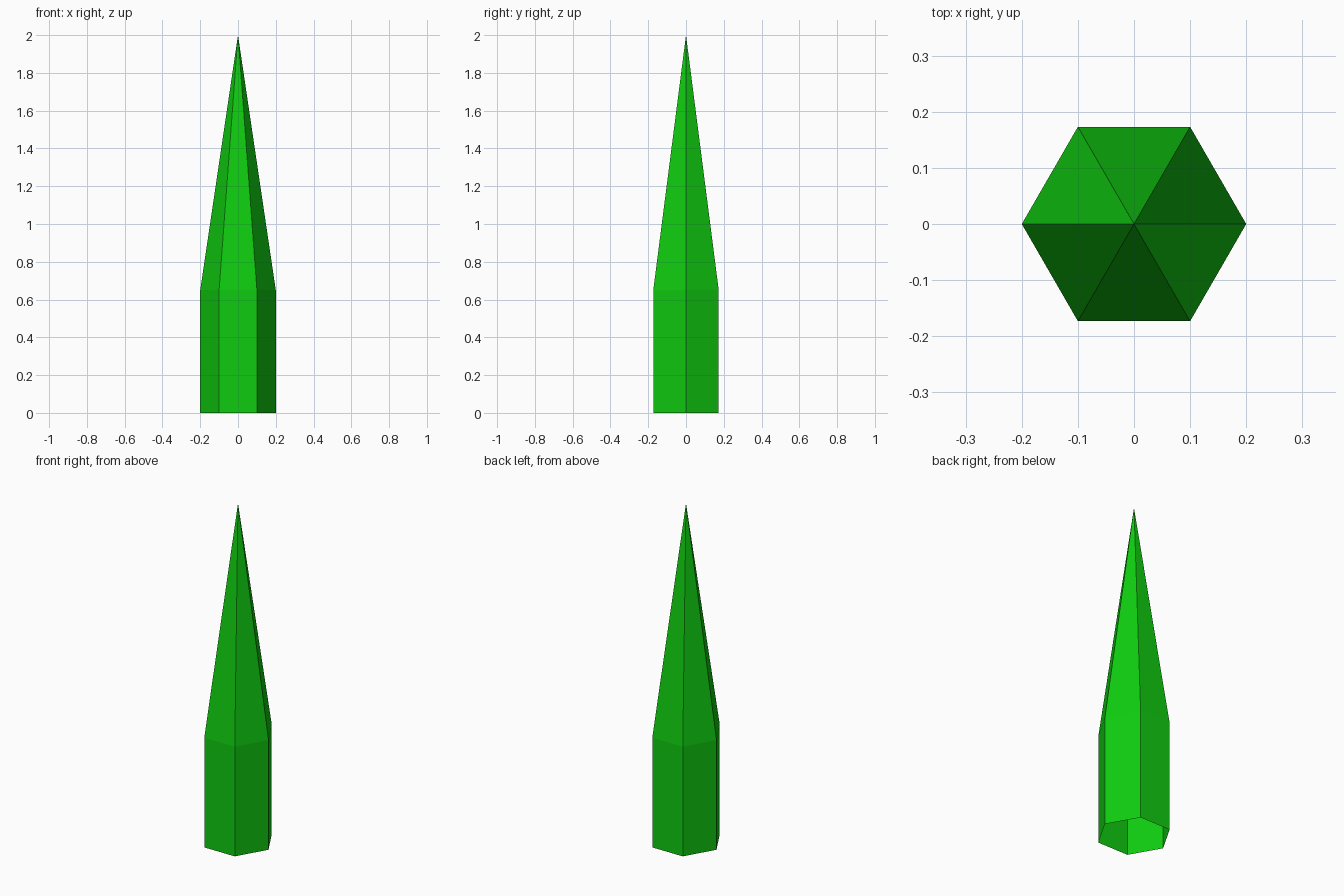
import bpy, bmesh
from math import cos, sin, tau

if "Cube" in bpy.data.objects:
    bpy.data.objects.remove(bpy.data.objects["Cube"])

SIDES, RADIUS, SHOULDER, TIP = 6, 0.2, 0.65, 2.0

bm = bmesh.new()


def ring(z):
    return [bm.verts.new((RADIUS * cos(tau * i / SIDES), RADIUS * sin(tau * i / SIDES), z))
            for i in range(SIDES)]


# Hexagonal shaft, open underneath, rising into a long pointed tip
base, shoulder = ring(0), ring(SHOULDER)
apex = bm.verts.new((0, 0, TIP))
for i in range(SIDES):
    j = (i + 1) % SIDES
    bm.faces.new((base[i], base[j], shoulder[j], shoulder[i]))
    bm.faces.new((shoulder[i], shoulder[j], apex))

mesh = bpy.data.meshes.new("spike")
bm.to_mesh(mesh)
bm.free()
spike = bpy.data.objects.new("spike", mesh)
bpy.context.collection.objects.link(spike)

# Green finish
green = bpy.data.materials.new("green")
green.diffuse_color = (0.005, 0.6, 0.005, 1)
green.use_nodes = True
green.node_tree.nodes["Principled BSDF"].inputs["Base Color"].default_value = green.diffuse_color
mesh.materials.append(green)
